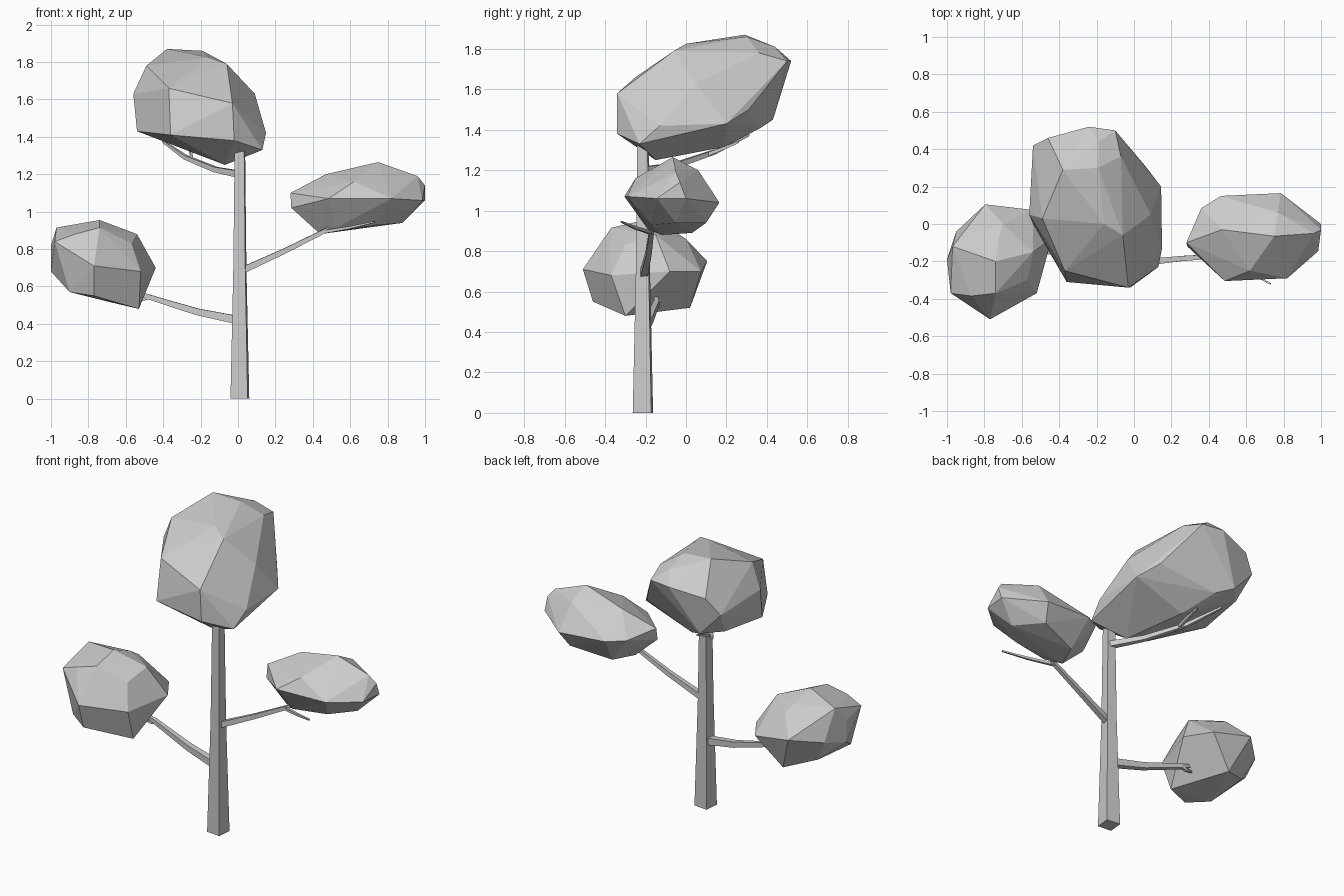
import bpy, bmesh, math
from mathutils import Vector


def make_object(name, bm):
    bmesh.ops.recalc_face_normals(bm, faces=bm.faces)
    mesh = bpy.data.meshes.new(name)
    bm.to_mesh(mesh)
    bm.free()
    obj = bpy.data.objects.new(name, mesh)
    bpy.context.collection.objects.link(obj)
    return obj


def limb(name, path, radii):
    """Tapered four-sided limb along a path; radius is the half width."""
    bm = bmesh.new()
    pts = [Vector(p) for p in path]
    rings = []
    for i, (p, r) in enumerate(zip(pts, radii)):
        d = (pts[min(i + 1, len(pts) - 1)] - pts[max(i - 1, 0)]).normalized()
        side = d.cross(Vector((0.1, 1, 0) if abs(d.z) > 0.9 else (0, 0, 1))).normalized()
        up = side.cross(d)
        rings.append([bm.verts.new(p + r * (a * side + b * up))
                      for a, b in ((-1, -1), (1, -1), (1, 1), (-1, 1))])
    for low, high in zip(rings, rings[1:]):
        for j in range(4):
            k = (j + 1) % 4
            bm.faces.new((low[j], low[k], high[k], high[j]))
    bm.faces.new(rings[0])
    bm.faces.new(rings[-1])
    return make_object(name, bm)


def crown(name, points):
    """Faceted foliage clump: the hull around a few corner points."""
    bm = bmesh.new()
    for p in points:
        bm.verts.new(p)
    hull = bmesh.ops.convex_hull(bm, input=bm.verts)
    loose = set(hull["geom_interior"]) | set(hull["geom_unused"])
    bmesh.ops.delete(bm, geom=[v for v in loose if isinstance(v, bmesh.types.BMVert)],
                     context='VERTS')
    bmesh.ops.dissolve_limit(bm, angle_limit=math.radians(4),
                             verts=bm.verts, edges=bm.edges)
    return make_object(name, bm)


# Trunk
limb("trunk", [(.01, -.213, 0), (.01, -.213, .7), (.01, -.213, 1.4)], [.046, .032, .025])

# Main branches and their twigs
limb("left_branch", [(0, -.21, .42), (-.22, -.18, .465), (-.48, -.145, .545), (-.54, -.15, .57)],
     [.022, .018, .013, .009])
limb("left_twig", [(-.47, -.145, .545), (-.51, -.14, .53), (-.56, -.15, .54)], [.01, .008, .005])
limb("right_branch", [(.01, -.21, .68), (.25, -.185, .79), (.47, -.17, .9), (.55, -.13, .95)],
     [.018, .014, .011, .006])
limb("right_twig", [(.45, -.17, .89), (.6, -.25, .915), (.73, -.32, .945)], [.009, .007, .004])
limb("top_branch", [(.01, -.2, 1.2), (-.12, -.05, 1.225), (-.28, .14, 1.29), (-.4, .31, 1.375)],
     [.018, .014, .011, .006])
limb("top_twig", [(-.25, .11, 1.28), (-.25, .19, 1.31), (-.26, .26, 1.34)], [.009, .007, .005])

# Top foliage
crown("top_crown", [
    (-.02, -.34, 1.38), (-.03, -.34, 1.58), (-.36, -.31, 1.41), (-.37, -.25, 1.66),
    (-.07, -.15, 1.25), (.13, -.23, 1.33), (.15, -.13, 1.42), (.145, .2, 1.43),
    (.09, .05, 1.63), (-.54, 0, 1.43), (-.56, .05, 1.63), (-.49, .03, 1.78),
    (-.54, .42, 1.6), (-.46, .46, 1.7), (-.38, .29, 1.87), (-.19, .3, 1.86),
    (-.24, .52, 1.74), (-.1, .5, 1.74), (-.06, -.06, 1.79), (-.16, 0, 1.825),
    (-.3, .37, 1.41), (-.4, .43, 1.45), (-.2, .19, 1.315), (-.5, .32, 1.45),
    (-.19, .44, 1.81), (-.07, .36, 1.78), (.06, .31, 1.5)])

# Left foliage
crown("left_crown", [
    (-.77, -.51, .71), (-.87, -.385, .88), (-.74, -.37, .915), (-.98, -.37, .84),
    (-1, -.19, .68), (-1, -.19, .82), (-.97, -.12, .915), (-.74, -.2, .955),
    (-.54, -.15, .88), (-.57, -.3, .83), (-.44, -.08, .7), (-.52, -.37, .68),
    (-.53, -.3, .48), (-.77, -.46, .55), (-.9, -.38, .57), (-.795, .105, .75),
    (-.54, .075, .7), (-.7, .02, .52), (-.95, -.04, .72), (-.7, 0, .86),
    (-.88, -.08, .58), (-.72, -.06, .9)])

# Right foliage
crown("right_crown", [
    (.28, -.1, 1.1), (.285, -.12, 1.02), (.36, .085, 1.07), (.465, .15, 1.06),
    (.785, .165, 1.04), (1, 0, 1.06), (1, -.03, 1.14), (.96, -.05, 1.19),
    (.985, -.145, 1.06), (.82, -.29, 1.07), (.485, -.305, 1.07), (.62, -.25, 1.16),
    (.75, -.065, 1.265), (.47, -.03, 1.2), (.77, .06, 1.2), (.44, -.12, .88),
    (.52, -.19, .91), (.88, -.05, .94), (.5, .03, .89), (.75, .1, .94),
    (.75, -.17, .93)])
